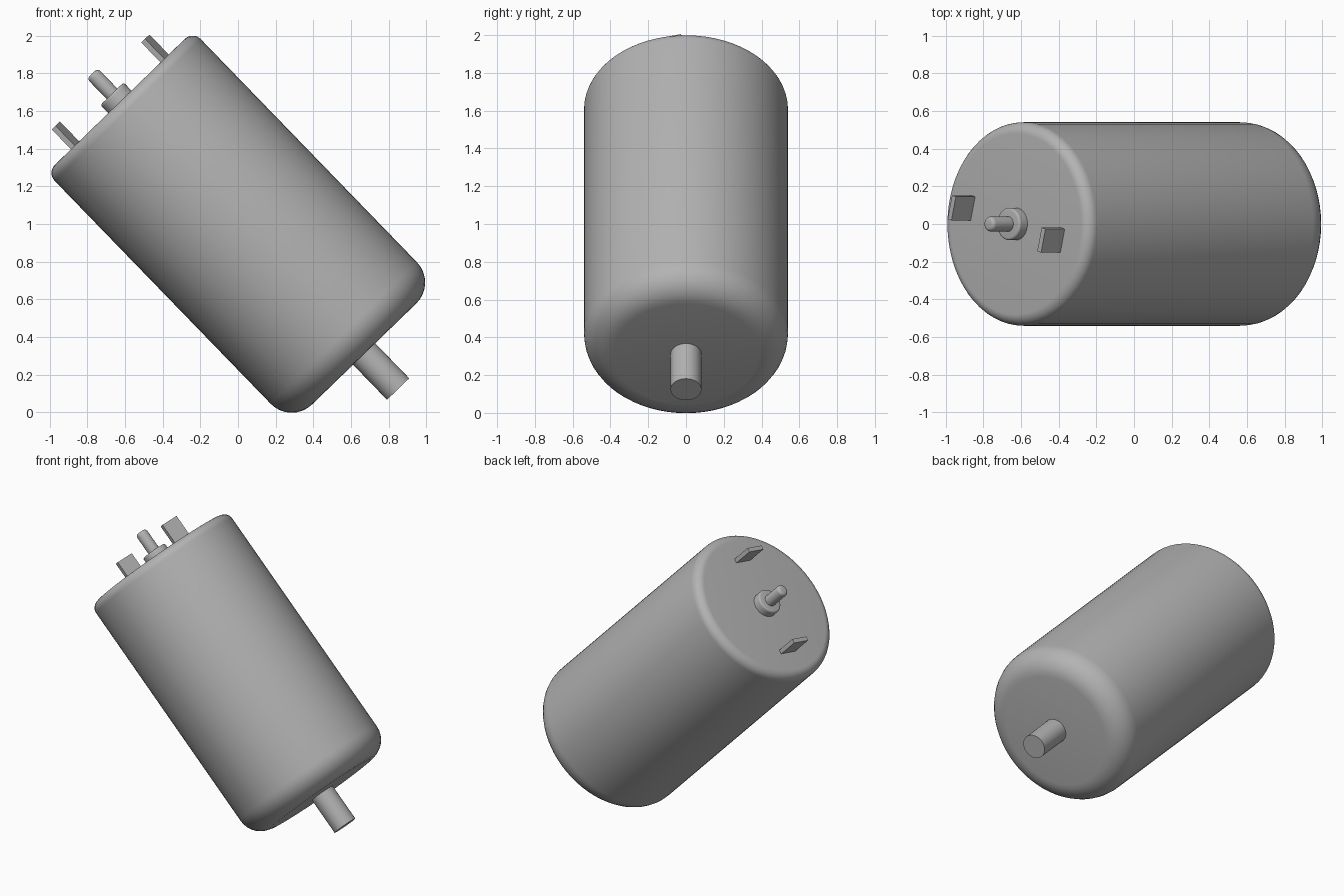
import bpy, bmesh, math
from mathutils import Matrix, Vector

cube = bpy.data.objects.get("Cube")
if cube:
    bpy.data.objects.remove(cube, do_unlink=True)

metal = bpy.data.materials.new("grey metal")
metal.use_nodes = True
colour = (0.45, 0.45, 0.45, 1)
metal.diffuse_color = colour
metal.node_tree.nodes["Principled BSDF"].inputs["Base Color"].default_value = colour

# Motor frame: origin at the centre of the rear face, local z along the shaft
TILT = math.radians(135.9)
FRAME = Matrix.Translation((-0.627, 0, 1.648)) @ Matrix.Rotation(TILT, 4, 'Y')


def finish(name, bm, local=Matrix()):
    bmesh.ops.recalc_face_normals(bm, faces=bm.faces)
    mesh = bpy.data.meshes.new(name)
    bm.to_mesh(mesh)
    bm.free()
    mesh.materials.append(metal)
    obj = bpy.data.objects.new(name, mesh)
    bpy.context.collection.objects.link(obj)
    obj.matrix_world = FRAME @ local
    return obj


def turned_part(name, radius, z0, z1, round0=0, round1=0, segments=64, steps=8):
    """Solid cylinder along local z with rounded rims."""
    profile = [(0, z0)]
    for rim, z, sign, start in ((round0, z0, 1, -90), (round1, z1, -1, 0)):
        if not rim:
            profile.append((radius, z))
            continue
        for i in range(steps + 1):
            a = math.radians(start + 90 * i / steps)
            profile.append((radius - rim + rim * math.cos(a),
                            z + sign * rim + rim * math.sin(a)))
    profile.append((0, z1))
    bm = bmesh.new()
    verts = [bm.verts.new((r, 0, z)) for r, z in profile]
    edges = [bm.edges.new(pair) for pair in zip(verts, verts[1:])]
    bmesh.ops.spin(bm, geom=verts + edges, cent=(0, 0, 0), axis=(0, 0, 1),
                   angle=math.tau, steps=segments)
    bmesh.ops.remove_doubles(bm, verts=bm.verts, dist=0.0001)
    obj = finish(name, bm)
    bpy.ops.object.select_all(action='DESELECT')
    obj.select_set(True)
    bpy.context.view_layer.objects.active = obj
    bpy.ops.object.shade_smooth_by_angle(angle=math.radians(35))


# Can, drive shaft, rear bearing boss and rear shaft pin
turned_part("motor_can", 0.54, 0, 1.863, 0.06, 0.155)
turned_part("drive_shaft", 0.082, 1.8, 2.122, segments=32)
turned_part("rear_boss", 0.086, -0.06, 0.03, round0=0.012, segments=32, steps=4)
turned_part("rear_pin", 0.04, -0.21, 0, round0=0.02, segments=24, steps=4)

# Two terminal blades, opposite each other on the rear face
for name, angle in (("terminal_left", 14.5), ("terminal_right", 194.5)):
    bm = bmesh.new()
    bmesh.ops.create_cube(bm, size=1)
    bmesh.ops.scale(bm, verts=bm.verts, vec=Vector((0.029, 0.13, 0.167)))
    bmesh.ops.translate(bm, verts=bm.verts, vec=Vector((0.342, 0, -0.0635)))
    finish(name, bm, Matrix.Rotation(math.radians(angle), 4, 'Z'))
